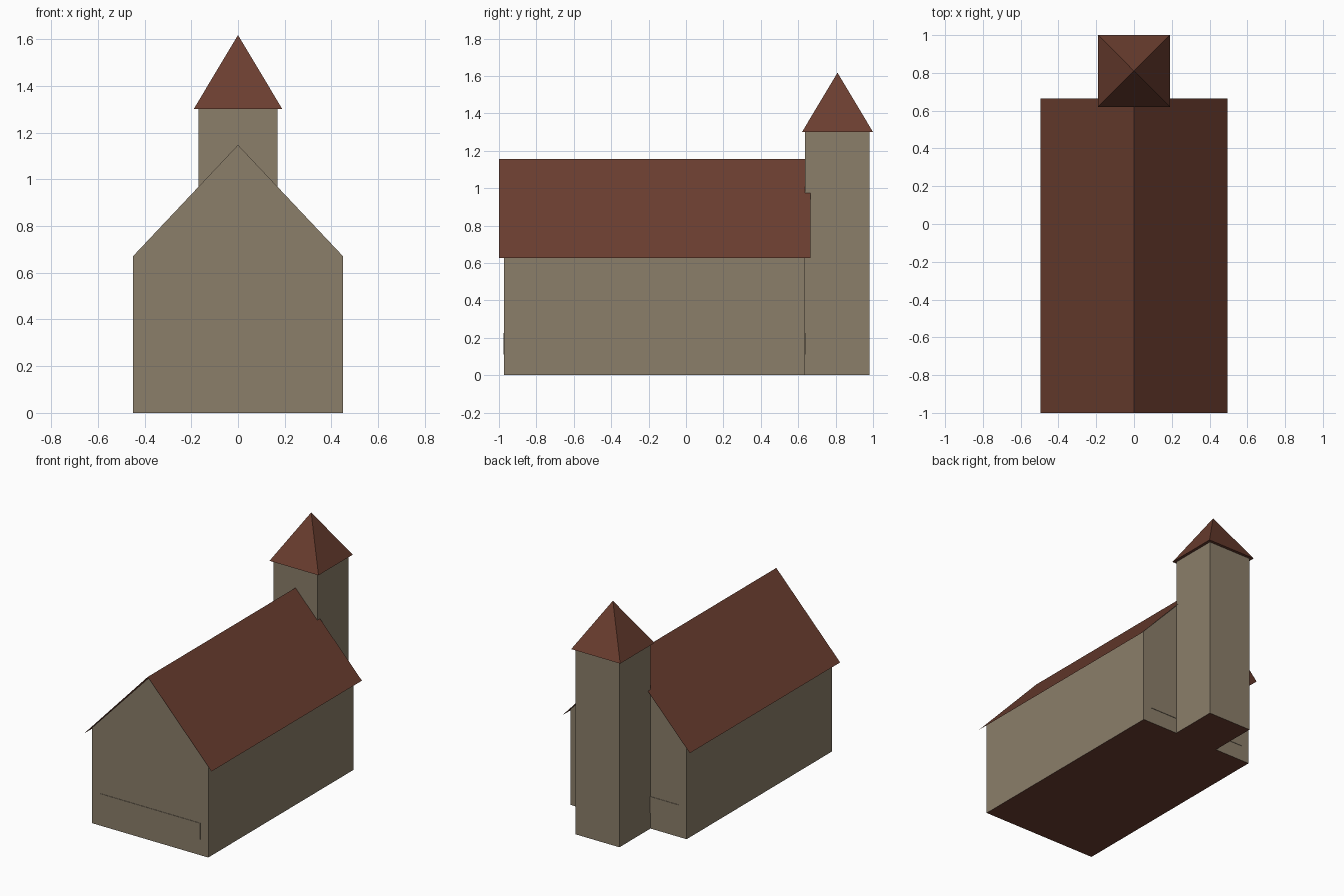
import bpy
import bmesh

cube = bpy.data.objects.get("Cube")
if cube:
    bpy.data.objects.remove(cube, do_unlink=True)


def material(name, rgb):
    m = bpy.data.materials.new(name)
    m.use_nodes = True
    color = (*rgb, 1)
    m.diffuse_color = color
    m.node_tree.nodes["Principled BSDF"].inputs["Base Color"].default_value = color
    return m


STONE = material("tan stone", (0.258, 0.209, 0.144))
TILE = material("red brown tile", (0.147, 0.048, 0.029))


def finish(name, bm, mats):
    """Turn a bmesh into an object; undersides take the second material, if any."""
    if len(mats) > 1:
        bm.normal_update()
        for f in bm.faces:
            f.material_index = int(f.normal.z < -0.9)
    mesh = bpy.data.meshes.new(name)
    bm.to_mesh(mesh)
    bm.free()
    for m in mats:
        mesh.materials.append(m)
    obj = bpy.data.objects.new(name, mesh)
    bpy.context.collection.objects.link(obj)
    return obj


def extrude_profile(name, points, y0, y1, mats, closed=True):
    """Sweep an x-z profile along y, capped when closed."""
    bm = bmesh.new()
    front, back = ([bm.verts.new((x, y, z)) for x, z in points] for y in (y0, y1))
    n = len(points)
    for i in range(n if closed else n - 1):
        j = (i + 1) % n
        bm.faces.new((front[i], front[j], back[j], back[i]))
    if closed:
        bm.faces.new(front)
        bm.faces.new(back[::-1])
        bmesh.ops.recalc_face_normals(bm, faces=bm.faces)
    return finish(name, bm, mats)


def rect(w, z0, z1):
    return [(-w, z0), (w, z0), (w, z1), (-w, z1)]


# Nave with gabled ends
FRONT, BACK = -0.972, 0.636
extrude_profile("nave_walls",
                [(-0.45, 0), (0.45, 0), (0.45, 0.67), (0, 1.147), (-0.45, 0.67)],
                FRONT, BACK, [STONE, TILE])

# Thin overhanging roof sheet
extrude_profile("nave_roof", [(0.495, 0.626), (0, 1.156), (-0.495, 0.626)],
                -1.0, 0.665, [TILE], closed=False)

# Shallow raised bands on both end walls
for name, y in (("front_band", FRONT), ("back_band", BACK)):
    extrude_profile(name, rect(0.388, 0.11, 0.225), y - 0.003, y + 0.003, [STONE])

# Bell tower
extrude_profile("tower", rect(0.17, 0, 1.3), BACK, 0.98, [STONE, TILE])

# Pyramid spire
bm = bmesh.new()
base = [bm.verts.new((sx * 0.19, 0.81 + sy * 0.19, 1.3))
        for sx, sy in ((-1, -1), (1, -1), (1, 1), (-1, 1))]
tip = bm.verts.new((0, 0.81, 1.617))
for i in range(4):
    bm.faces.new((base[i], base[(i + 1) % 4], tip))
bm.faces.new(base[::-1])
finish("tower_spire", bm, [TILE])
